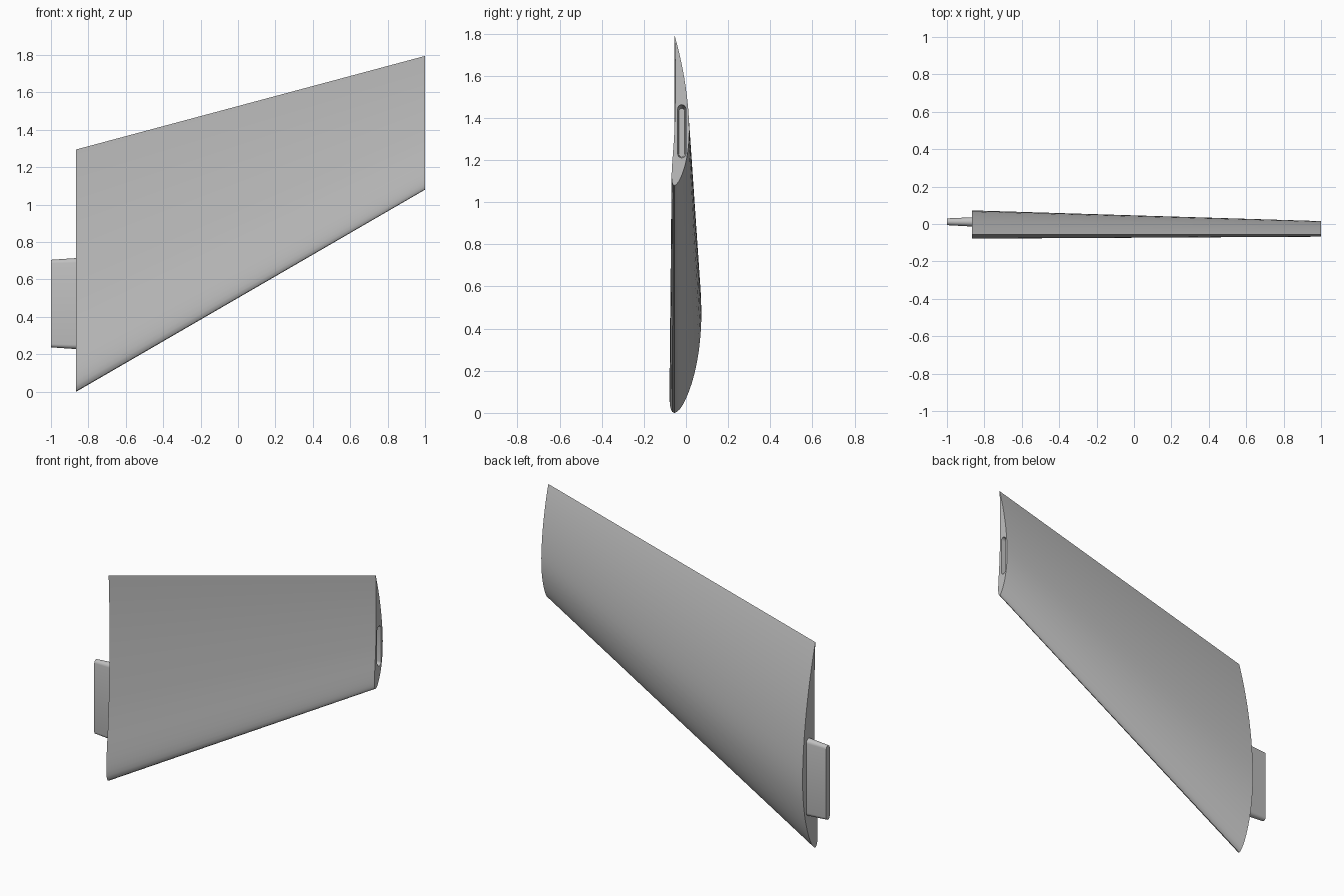
import bpy, bmesh, math

if "Cube" in bpy.data.objects:
    bpy.data.objects.remove(bpy.data.objects["Cube"])

grey = bpy.data.materials.new("plain_grey")
grey.use_nodes = True
colour = (0.53, 0.53, 0.53, 1)
grey.diffuse_color = colour
grey.node_tree.nodes["Principled BSDF"].inputs["Base Color"].default_value = colour


def loft(name, rings):
    """Skin closed rings of points and cap both ends."""
    bm = bmesh.new()
    loops = [[bm.verts.new(p) for p in ring] for ring in rings]
    for a, b in zip(loops, loops[1:]):
        for i in range(len(a)):
            j = (i + 1) % len(a)
            bm.faces.new((a[i], a[j], b[j], b[i]))
    bm.faces.new(loops[0][::-1])
    bm.faces.new(loops[-1])
    bmesh.ops.recalc_face_normals(bm, faces=bm.faces)
    mesh = bpy.data.meshes.new(name)
    bm.to_mesh(mesh)
    bm.free()
    mesh.materials.append(grey)
    obj = bpy.data.objects.new(name, mesh)
    bpy.context.collection.objects.link(obj)
    return obj


def camber(c, m=0.05, p=0.4):
    if c < p:
        return m / p**2 * (2 * p * c - c * c)
    return m / (1 - p)**2 * (1 - 2 * p + 2 * p * c - c * c)


def half_thickness(c, t=0.1):
    return 5 * t * (0.2969 * math.sqrt(c) - 0.126 * c - 0.3516 * c**2
                    + 0.2843 * c**3 - 0.1036 * c**4)


def airfoil(x, z, chord, n=28):
    """Cambered section, nose at the bottom and sharp edge at the top."""
    cs = [(1 - math.cos(math.pi * i / n)) / 2 for i in range(n + 1)]
    back = [(c, camber(c) + half_thickness(c)) for c in cs[:-1]]
    front = [(c, camber(c) - half_thickness(c)) for c in cs[1:-1]]
    pts = back + [(1, 0)] + front[::-1]
    return [(x, -0.055 + chord * y, z + chord * c) for c, y in pts]


def stadium(x, y, z, half_w, half_h, n=8):
    """Upright slot outline with round ends."""
    pts = []
    for side in (0, 1):
        for i in range(n + 1):
            a = math.pi * (side + i / n)
            dz = (half_h - half_w) * (1 if side == 0 else -1)
            pts.append((x, y + half_w * math.cos(a), z + dz + half_w * math.sin(a)))
    return pts


# Swept, tapered blade
blade = loft("wing_blade", [airfoil(-0.865, 0, 1.295), airfoil(1, 1.08, 0.715)])

# Tapered socket sunk into the tip
cutter = loft("socket_cutter", [stadium(0.87, -0.02, 1.33, 0.013, 0.115),
                                stadium(1.01, -0.02, 1.337, 0.02, 0.127)])
cutter.hide_render = True
cutter.hide_set(True)
cut = blade.modifiers.new("tip_socket", "BOOLEAN")
cut.operation = "DIFFERENCE"
cut.solver = "EXACT"
cut.object = cutter
bpy.context.view_layer.objects.active = blade
bpy.ops.object.modifier_apply(modifier=cut.name)
bpy.data.objects.remove(cutter)

# Tapered peg at the root
peg = loft("root_peg", [stadium(-1, 0.012, 0.471, 0.018, 0.234),
                        stadium(-0.84, 0.011, 0.471, 0.026, 0.245)])

# Smooth the curved skins, keep end faces crisp
for obj in (blade, peg):
    bpy.ops.object.select_all(action="DESELECT")
    obj.select_set(True)
    bpy.context.view_layer.objects.active = obj
    bpy.ops.object.shade_smooth_by_angle(angle=math.radians(35))
